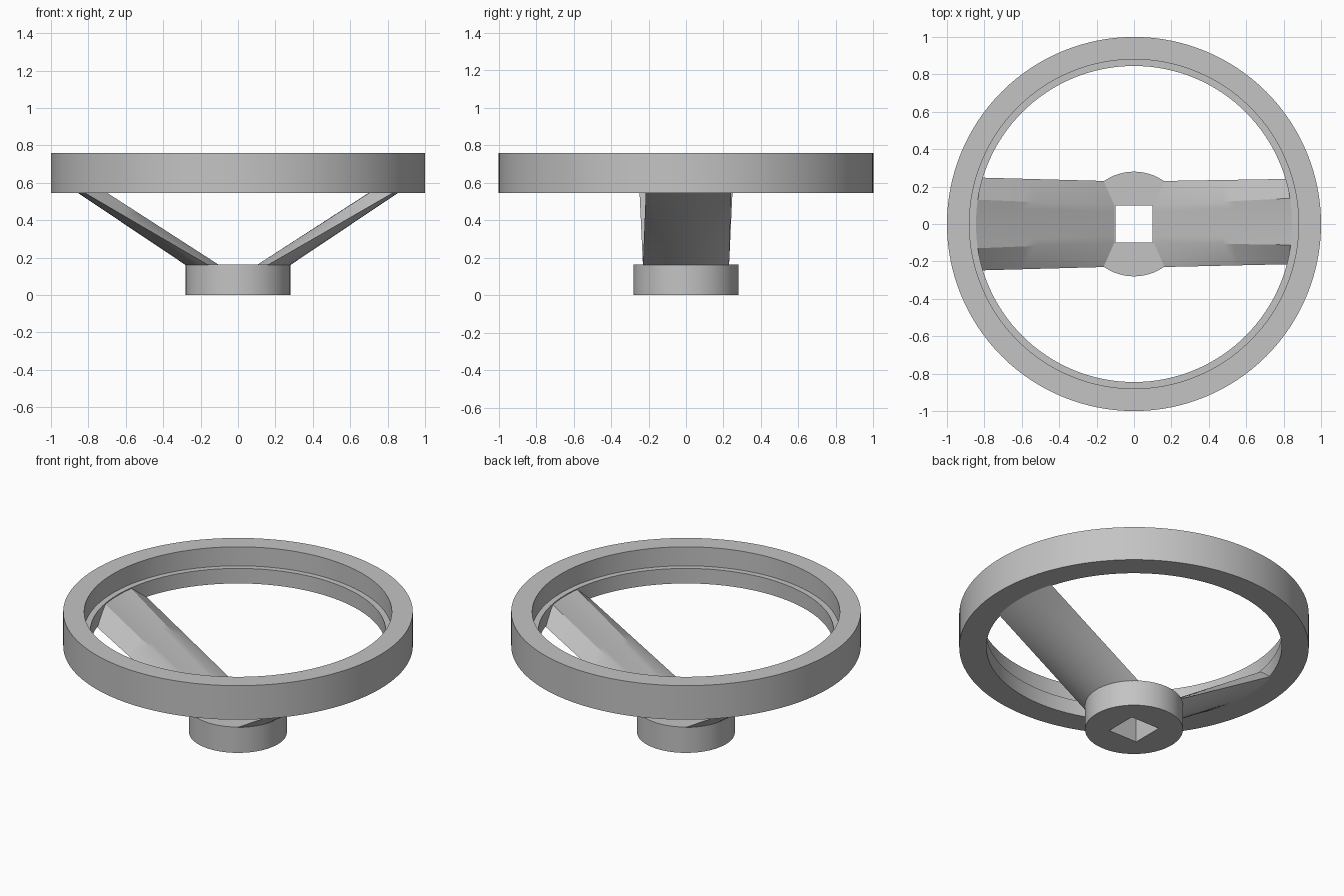
import bpy
import bmesh
from math import sin, cos, pi, asin, sqrt, radians
from mathutils import Vector

old = bpy.data.objects.get("Cube")
if old:
    bpy.data.objects.remove(old, do_unlink=True)

GREY = (0.55, 0.55, 0.55, 1)
metal = bpy.data.materials.new("grey metal")
metal.use_nodes = True
metal.diffuse_color = GREY
metal.node_tree.nodes["Principled BSDF"].inputs["Base Color"].default_value = GREY


def finish(name, bm):
    """Turn a bmesh into a smooth object with sharp edges."""
    bmesh.ops.recalc_face_normals(bm, faces=bm.faces)
    mesh = bpy.data.meshes.new(name)
    bm.to_mesh(mesh)
    bm.free()
    mesh.materials.append(metal)
    obj = bpy.data.objects.new(name, mesh)
    bpy.context.collection.objects.link(obj)
    bpy.ops.object.select_all(action="DESELECT")
    bpy.context.view_layer.objects.active = obj
    obj.select_set(True)
    bpy.ops.object.shade_smooth_by_angle(angle=radians(25))
    return obj


def skin(bm, loops, close):
    """Join closed loops of vertices with quads."""
    pairs = list(zip(loops, loops[1:]))
    if close:
        pairs.append((loops[-1], loops[0]))
    for a, b in pairs:
        for i in range(len(a)):
            j = (i + 1) % len(a)
            bm.faces.new((a[i], a[j], b[j], b[i]))


def lathe(name, profile, sides):
    """Revolve (radius, height, is_square) points about the z axis."""
    bm = bmesh.new()
    loops = []
    for r, z, square in profile:
        loop = []
        for i in range(sides):
            t = 2 * pi * i / sides
            k = r / max(abs(cos(t)), abs(sin(t))) if square else r
            loop.append(bm.verts.new((k * cos(t), k * sin(t), z)))
        loops.append(loop)
    skin(bm, loops, True)
    return finish(name, bm)


# Stepped rim
lathe("rim", [(1, 0.545, 0), (1, 0.76, 0), (0.88, 0.76, 0),
              (0.88, 0.64, 0), (0.845, 0.64, 0), (0.845, 0.545, 0)], 128)

# Round hub with a square bore
lathe("hub", [(0.28, 0, 0), (0.28, 0.163, 0), (0.1, 0.163, 1), (0.1, 0, 1)], 64)


def arc(r, y0, y1, z, n):
    """Points on a circle of radius r, from y0 to y1 on the +x side."""
    a, b = asin(y0 / r), asin(y1 / r)
    return [Vector((r * cos(a + (b - a) * i / n), r * sin(a + (b - a) * i / n), z))
            for i in range(n + 1)]


def spoke(name, side, edge, ridge, shift):
    """Loft from the hub rim up to the step in the wheel rim."""
    bm = bmesh.new()
    n, steps = 16, 12
    low = arc(0.279, -0.23, 0.23, 0.16, n)
    low += [Vector((0.1, 0.1 - 0.2 * i / 6, 0.16)) for i in range(7)]
    high = arc(0.857, shift - edge, shift + edge, 0.547, n)
    high += arc(0.853, shift + ridge, shift - ridge, 0.639, 6)
    loops = []
    for s in range(steps + 1):
        points = [a.lerp(b, s / steps) for a, b in zip(low, high)]
        loops.append([bm.verts.new((side * p.x, p.y, p.z)) for p in points])
    skin(bm, loops, False)
    bm.faces.new(loops[0])
    bm.faces.new(loops[-1])
    return finish(name, bm)


# Two sloping spokes
spoke("left_spoke", 1, 0.228, 0.125, 0.013)
spoke("right_spoke", -1, 0.248, 0.13, 0)
